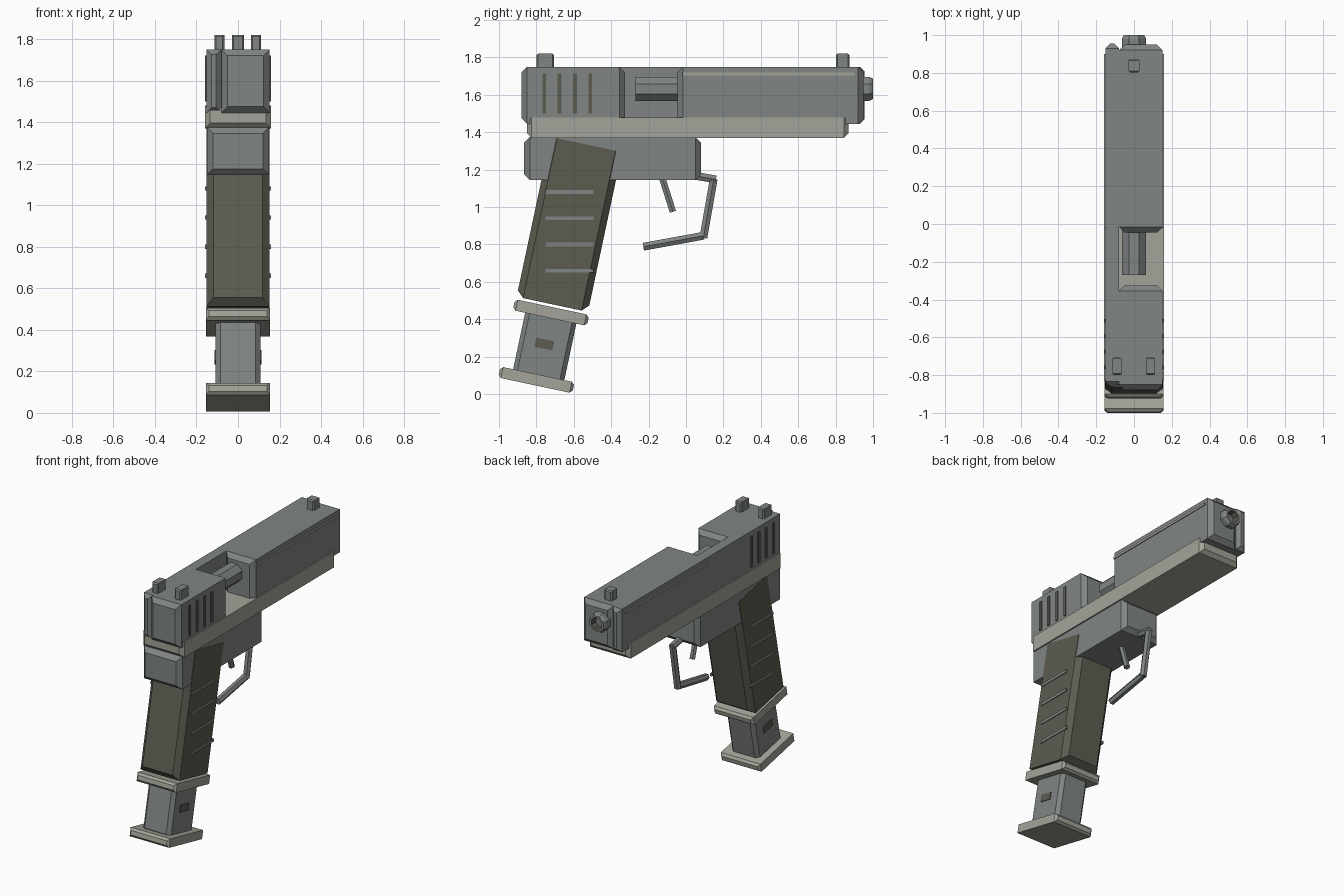
import bpy, bmesh, math
from mathutils import Matrix, Vector

if "Cube" in bpy.data.objects:
    bpy.data.objects.remove(bpy.data.objects["Cube"])


def material(name, rgb):
    m = bpy.data.materials.new(name)
    m.diffuse_color = (*rgb, 1)
    m.use_nodes = True
    m.node_tree.nodes["Principled BSDF"].inputs["Base Color"].default_value = m.diffuse_color
    return m


STEEL = material("steel grey", (0.215, 0.235, 0.228))
DARK = material("dark olive grey", (0.11, 0.107, 0.083))
PALE = material("pale warm grey", (0.37, 0.37, 0.32))
TILT = math.radians(-12)


def finish(name, bm, *mats):
    bmesh.ops.recalc_face_normals(bm, faces=bm.faces)
    me = bpy.data.meshes.new(name)
    bm.to_mesh(me)
    bm.free()
    ob = bpy.data.objects.new(name, me)
    for m in mats:
        me.materials.append(m)
    bpy.context.collection.objects.link(ob)
    return ob


def block(name, x, y, z, mat, c=0.0, tilt=0.0):
    """Box from (min, max) ranges, its two y ends chamfered by c, tilted about x."""
    mid = Vector([(a + b) / 2 for a, b in (x, y, z)])
    hx, hy, hz = [(b - a) / 2 for a, b in (x, y, z)]
    stations = [(-hy, c), (-hy + c, 0), (hy - c, 0), (hy, c)] if c else [(-hy, 0), (hy, 0)]
    bm = bmesh.new()
    rings = [[bm.verts.new((sx * (hx - i), yy, sz * (hz - i)))
              for sx, sz in ((-1, -1), (1, -1), (1, 1), (-1, 1))] for yy, i in stations]
    for a, b in zip(rings, rings[1:]):
        for k in range(4):
            n = (k + 1) % 4
            bm.faces.new((a[k], a[n], b[n], b[k]))
    bm.faces.new(rings[0])
    bm.faces.new(rings[-1])
    bm.transform(Matrix.Translation(mid) @ Matrix.Rotation(tilt, 4, 'X'))
    return finish(name, bm, mat)


def tilted(name, hx, cy, cz, length, height, mat, c):
    return block(name, (-hx, hx), (cy - length / 2, cy + length / 2),
                 (cz - height / 2, cz + height / 2), mat, c, TILT)


def rod(name, a, b, r, mat):
    """Six-sided rod between two (y, z) points."""
    a, b = Vector((0, *a)), Vector((0, *b))
    bm = bmesh.new()
    bmesh.ops.create_cone(bm, cap_ends=True, segments=6, radius1=r, radius2=r,
                          depth=(b - a).length)
    d = b - a
    ang = math.atan2(-d.y, d.z)
    bm.transform(Matrix.Translation((a + b) / 2) @ Matrix.Rotation(ang, 4, 'X')
                 @ Matrix.Rotation(math.radians(90), 4, 'Z'))
    return finish(name, bm, mat)


# Slide: full-length left wall, rear and front blocks leaving a port between
block("slide_left_wall", (-0.152, -0.08), (-0.86, 0.955), (1.445, 1.75), STEEL, 0.025)
block("slide_rear", (-0.08, 0.152), (-0.88, -0.325), (1.445, 1.75), STEEL, 0.03)
block("slide_front", (-0.08, 0.152), (-0.045, 0.95), (1.445, 1.75), STEEL, 0.03)

# Rail and frame
block("rail", (-0.16, 0.16), (-0.85, 0.87), (1.37, 1.48), PALE, 0.025)
block("frame", (-0.15, 0.15), (-0.865, 0.08), (1.145, 1.375), STEEL, 0.03)

# Barrel: eight-sided turned profile of (radius, y), with a dark recess
profile = [(0.07, -0.27), (0.07, 0.98), (0.058, 1.0), (0.043, 1.0), (0.043, 0.92)]
bm = bmesh.new()
rings = []
for r, y in profile:
    angles = [math.radians(22.5 + 45 * k) for k in range(8)]
    rings.append([bm.verts.new((r * math.cos(t), y, 1.632 + r * math.sin(t))) for t in angles])
for i, (a, b) in enumerate(zip(rings, rings[1:])):
    for k in range(8):
        n = (k + 1) % 8
        f = bm.faces.new((a[k], a[n], b[n], b[k]))
        f.material_index = int(i == 3)
bm.faces.new(rings[0])
bm.faces.new(rings[-1]).material_index = 1
finish("barrel", bm, STEEL, DARK)

# Sights
for side, x in (("left", -0.09), ("right", 0.087)):
    block("rear_sight_" + side, (x - 0.024, x + 0.024), (-0.80, -0.705), (1.74, 1.82), STEEL, 0.008)
block("front_sight", (-0.03, 0.03), (0.803, 0.873), (1.74, 1.82), STEEL, 0.008)

# Grip, collar, magazine and base plate, all leaning the same way
tilted("grip", 0.1525, -0.624, 0.9075, 0.39, 0.874, DARK, 0.035)
tilted("grip_collar", 0.155, -0.722, 0.436, 0.405, 0.06, PALE, 0.015)
tilted("magazine", 0.108, -0.752, 0.27, 0.28, 0.38, STEEL, 0.024)
tilted("magazine_window", 0.113, -0.757, 0.268, 0.098, 0.05, DARK, 0)
tilted("base_plate", 0.155, -0.80, 0.076, 0.405, 0.06, PALE, 0.015)

# Side details on both sides
for side, s in (("left", -1), ("right", 1)):
    x = tuple(sorted((s * 0.145, s * 0.158)))
    for i in range(4):
        y = -0.758 + 0.082 * i
        block(f"slide_groove_{side}_{i}", x, (y - 0.01, y + 0.01), (1.5, 1.715), DARK)
        z = 1.08 - 0.14 * i
        block(f"grip_rib_{side}_{i}", x, (-0.75, -0.495), (z - 0.01, z + 0.01), STEEL)
    block("slide_strip_" + side, x, (-0.02, 0.9), (1.704, 1.72), PALE)

# Trigger and its guard
rod("trigger", (-0.135, 1.18), (-0.07, 0.975), 0.02, STEEL)
guard = [(-0.08, 1.19), (0.148, 1.15), (0.095, 0.847), (-0.228, 0.788)]
for i, (a, b) in enumerate(zip(guard, guard[1:])):
    d = (Vector(b) - Vector(a)).normalized() * 0.012
    end = Vector(b) + d if i < 2 else Vector(b)
    rod(f"trigger_guard_{i}", a, tuple(end), 0.024, STEEL)
